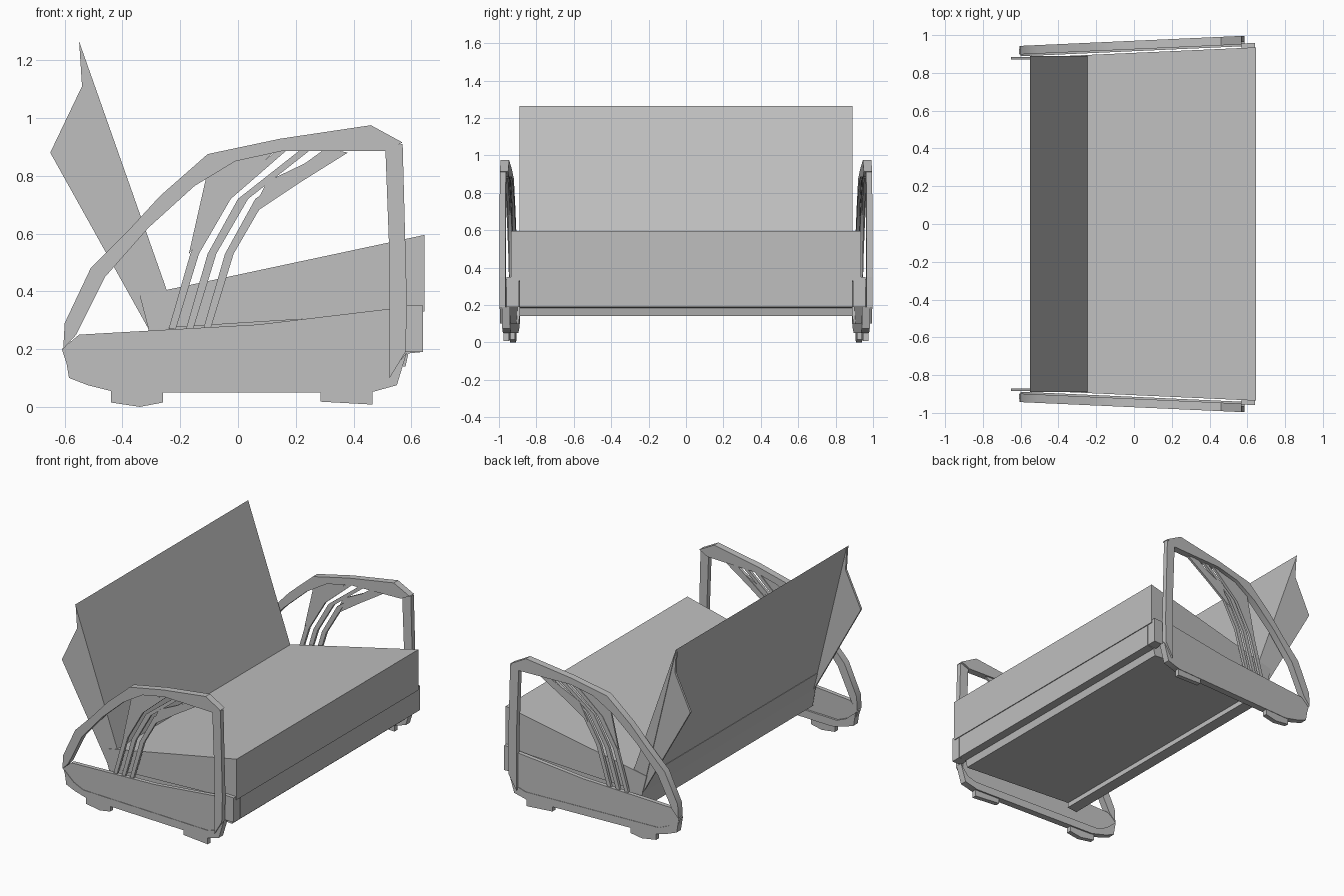
import bpy, bmesh

cube = bpy.data.objects.get("Cube")
if cube:
    bpy.data.objects.remove(cube, do_unlink=True)

grey = bpy.data.materials.new("plain grey")
grey.use_nodes = True
GREY = (0.52, 0.52, 0.52, 1)
grey.diffuse_color = GREY
grey.node_tree.nodes["Principled BSDF"].inputs["Base Color"].default_value = GREY


def prism(name, outline, y0, y1, lean=0.0, flare=0.0, smooth=False):
    """Extrude an XZ outline from y0 to y1; lean slides it sideways along x,
    flare widens it along x."""
    bm = bmesh.new()
    near = [bm.verts.new((x, y0 + (lean - flare) * x, z)) for x, z in outline]
    far = [bm.verts.new((x, y1 + (lean + flare) * x, z)) for x, z in outline]
    bm.faces.new(near)
    bm.faces.new(far[::-1])
    n = len(outline)
    for i in range(n):
        j = (i + 1) % n
        bm.faces.new((near[j], near[i], far[i], far[j]))
    bmesh.ops.recalc_face_normals(bm, faces=bm.faces)
    mesh = bpy.data.meshes.new(name)
    bm.to_mesh(mesh)
    bm.free()
    mesh.materials.append(grey)
    obj = bpy.data.objects.new(name, mesh)
    bpy.context.collection.objects.link(obj)
    if smooth:
        bpy.ops.object.select_all(action='DESELECT')
        obj.select_set(True)
        bpy.context.view_layer.objects.active = obj
        bpy.ops.object.shade_smooth_by_angle(angle=0.6)


# Seat: sloping cushion that widens towards its front edge, and the base below it
prism("seat_cushion", [(-.34, .385), (.645, .595), (.645, .33), (-.31, .27)],
      -.906, .906, flare=.045)
prism("seat_base", [(-.3, .3), (.64, .34), (.64, .19), (.59, .185), (.58, .14), (-.24, .19)],
      -.89, .89)

# Backrest: thin leaning wedge with a pointed plate at each end
prism("backrest", [(-.55, 1.265), (-.24, .385), (-.22, .155), (-.29, .15), (-.31, .27)],
      -.89, .89)
for side in (-1, 1):
    prism("backrest_end_plate",
          [(-.55, 1.265), (-.31, .27), (-.65, .88), (-.54, 1.11)], side * .87, side * .885)

# Side frame outlines
arch = [(-.605, .2), (-.6, .29), (-.51, .48), (-.38, .61), (-.27, .73), (-.105, .875),
        (.145, .928), (.46, .975), (.57, .915), (.51, .885), (.15, .885), (-.01, .85),
        (-.15, .765), (-.31, .62), (-.46, .45), (-.56, .25)]
post = [(.51, .9), (.57, .91), (.585, .35), (.58, .19), (.525, .1), (.525, .5)]
bracket = [(.57, .35), (.64, .35), (.64, .19), (.575, .19)]
panel = [(-.61, .2), (-.55, .25), (.07, .285), (.53, .34), (.56, .2), (.55, .1),
         (-.5, .1), (-.58, .11)]
rail = [(-.6, .19), (-.585, .1), (-.52, .075), (-.42, .05), (.46, .05), (.55, .075),
        (.585, .19), (.53, .12), (.47, .1), (-.46, .1), (-.53, .13)]
infill = [(-.17, .53), (-.1, .84), (.05, .89), (.12, .88), (-.03, .73), (-.11, .6)]
brace = [(.04, .66), (.1, .78), (.33, .89), (.38, .88), (.22, .78)]
slat = [(-.24, .27), (-.165, .53), (-.06, .72), (.13, .885), (.165, .885), (-.025, .72),
        (-.135, .53), (-.215, .27)]

for side in (-1, 1):
    lean = side * .045
    span = lambda a, b: (side * a, side * b)
    prism("side_arch", arch, *span(.925, .97), lean, smooth=True)
    prism("front_post", post, *span(.938, .97), lean)
    prism("post_bracket", bracket, *span(.865, .93), lean)
    prism("side_panel", panel, *span(.928, .955), lean)
    prism("bottom_rail", rail, *span(.915, .958), lean, smooth=True)
    prism("arch_infill", infill, *span(.935, .945), lean)
    prism("arch_brace", brace, *span(.935, .95), lean)
    # Three curved slats, side by side
    for k in range(3):
        shifted = [(x + k * (.06 + .02 * (z > .8)), z) for x, z in slat]
        prism("curved_slat", shifted, *span(.93, .948), lean, smooth=True)
    # Two low feet
    prism("rear_foot", [(-.44, .06), (-.26, .06), (-.26, .015), (-.34, 0), (-.44, .015)],
          *span(.925, .955), lean)
    prism("front_foot", [(.285, .06), (.465, .06), (.465, .008), (.285, .018)],
          *span(.925, .955), lean)
